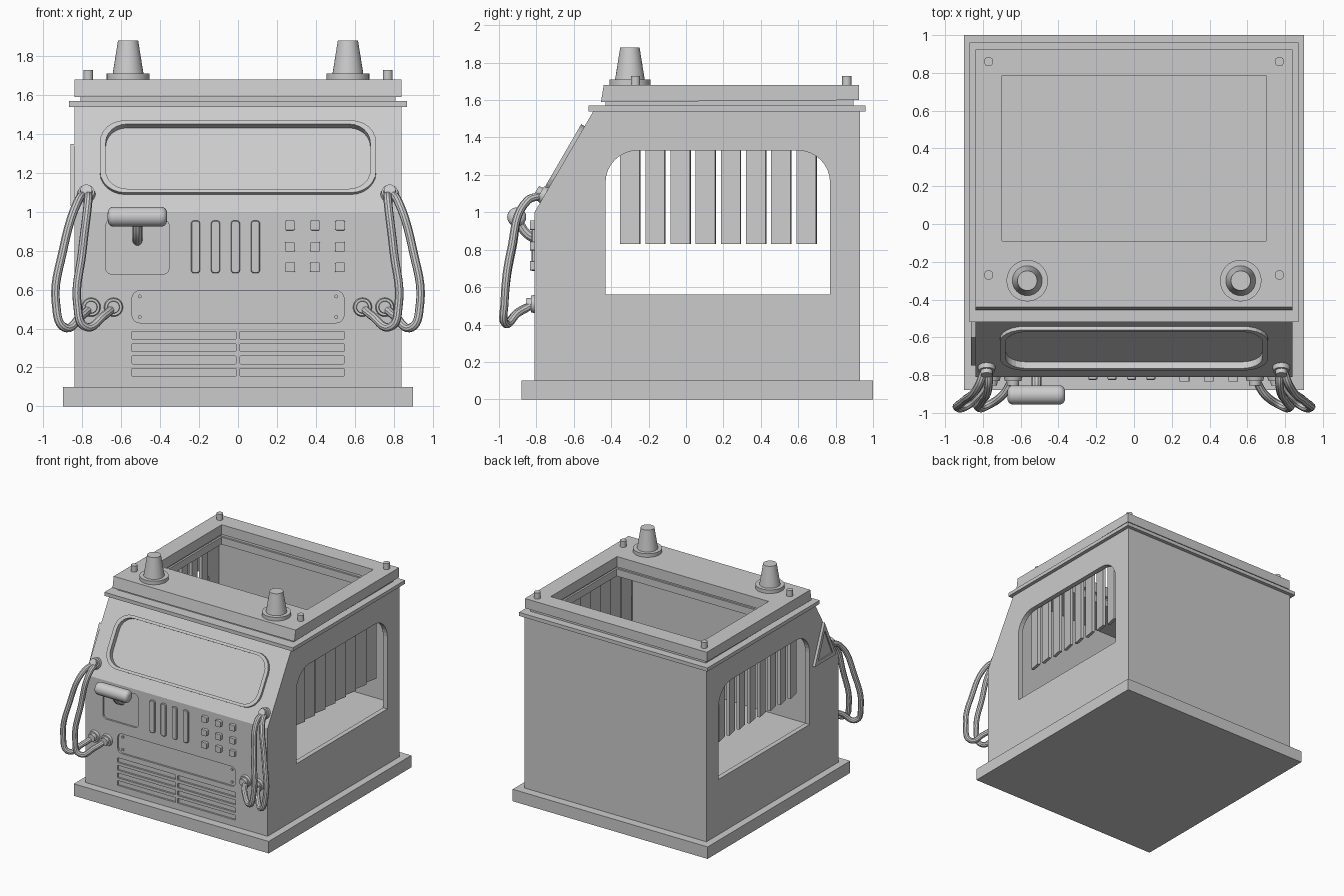
import bpy, math
from mathutils import Matrix, Vector

cube = bpy.data.objects.get("Cube")
if cube:
    bpy.data.objects.remove(cube, do_unlink=True)

grey = bpy.data.materials.new("plain_grey")
grey.use_nodes = True
COLOUR = (0.6, 0.6, 0.6, 1)
grey.diffuse_color = COLOUR
grey.node_tree.nodes["Principled BSDF"].inputs["Base Color"].default_value = COLOUR

FRONT_Y = -0.81
SLOPE = math.atan2(0.57, 0.33)
SIDE = Matrix(((0, 0, 1, 0), (1, 0, 0, 0), (0, 1, 0, 0), (0, 0, 0, 1)))


def front(x, z, out=0.0):
    """Frame on the front wall, local z pointing outward."""
    return Matrix.Translation((x, FRONT_Y - out, z)) @ Matrix.Rotation(math.pi / 2, 4, 'X')


def slope(x, z, out=0.0):
    """Frame on the sloped panel, local z pointing outward."""
    y = FRONT_Y + (z - 1.0) / math.tan(SLOPE)
    return (Matrix.Translation((x, y, z)) @ Matrix.Rotation(SLOPE, 4, 'X')
            @ Matrix.Translation((0, 0, out)))


def rounded(w, h, radii, steps=6):
    """Rectangle outline with a radius for each corner, counter-clockwise from top right."""
    if not isinstance(radii, tuple):
        radii = (radii,) * 4
    pts = []
    for i, (sx, sy) in enumerate(((1, 1), (-1, 1), (-1, -1), (1, -1))):
        r = radii[i]
        cx, cy = sx * (w / 2 - r), sy * (h / 2 - r)
        for k in range(steps + 1 if r else 1):
            a = math.pi / 2 * (i + k / steps)
            pts.append((cx + r * math.cos(a), cy + r * math.sin(a)))
    return pts


def prism(name, outline, depth, matrix):
    n = len(outline)
    verts = [(x, y, z) for z in (0, depth) for x, y in outline]
    faces = [list(range(n))[::-1], list(range(n, 2 * n))]
    faces += [(i, (i + 1) % n, (i + 1) % n + n, i + n) for i in range(n)]
    mesh = bpy.data.meshes.new(name)
    mesh.from_pydata([matrix @ Vector(v) for v in verts], [], faces)
    mesh.materials.append(grey)
    ob = bpy.data.objects.new(name, mesh)
    bpy.context.collection.objects.link(ob)
    return ob


def box(name, x0, x1, y0, y1, z0, z1):
    return prism(name, [(x0, y0), (x1, y0), (x1, y1), (x0, y1)], z1 - z0,
                 Matrix.Translation((0, 0, z0)))


def activate(ob):
    bpy.ops.object.select_all(action='DESELECT')
    ob.select_set(True)
    bpy.context.view_layer.objects.active = ob


def apply_all(ob):
    activate(ob)
    for m in list(ob.modifiers):
        bpy.ops.object.modifier_apply(modifier=m.name)


def cut(target, cutter):
    mod = target.modifiers.new("cut", 'BOOLEAN')
    mod.operation, mod.solver, mod.object = 'DIFFERENCE', 'EXACT', cutter
    apply_all(target)
    bpy.data.objects.remove(cutter, do_unlink=True)


def bevel(ob, width, segments=2):
    mod = ob.modifiers.new("bevel", 'BEVEL')
    mod.width, mod.segments = width, segments
    apply_all(ob)


def smooth(ob):
    activate(ob)
    bpy.ops.object.shade_smooth_by_angle(angle=math.radians(35))


def cone(name, r1, r2, height, matrix, sides=24):
    bpy.ops.mesh.primitive_cone_add(vertices=sides, radius1=r1, radius2=r2, depth=height)
    ob = bpy.context.object
    ob.name = name
    ob.matrix_world = matrix @ Matrix.Translation((0, 0, height / 2))
    ob.data.materials.append(grey)
    smooth(ob)
    return ob


def tube(name, pts, radius):
    data = bpy.data.curves.new(name, 'CURVE')
    data.dimensions = '3D'
    data.bevel_depth, data.bevel_resolution = radius, 3
    data.use_fill_caps = True
    data.resolution_u = 10
    spline = data.splines.new('BEZIER')
    spline.bezier_points.add(len(pts) - 1)
    for bp, p in zip(spline.bezier_points, pts):
        bp.co = p
        bp.handle_left_type = bp.handle_right_type = 'AUTO'
    data.materials.append(grey)
    ob = bpy.data.objects.new(name, data)
    bpy.context.collection.objects.link(ob)
    activate(ob)
    bpy.ops.object.convert(target='MESH')
    smooth(bpy.context.object)


# Base slab and hollow cabin with side windows
box("base_slab", -0.9, 0.9, -0.88, 1.0, 0, 0.1)
profile = [(FRONT_Y, 0.09), (0.93, 0.09), (0.93, 1.55), (-0.49, 1.55), (FRONT_Y, 1.0)]
body = prism("cabin_body", profile, 1.68, Matrix.Translation((-0.84, 0, 0)) @ SIDE)
cut(body, box("cavity", -0.8, 0.8, -0.44, 0.89, 0.555, 1.51))
window = rounded(1.2, 0.77, (0.17, 0.17, 0, 0), 8)
cut(body, prism("window_cutter", window, 2.4, Matrix.Translation((-1.2, 0.17, 0.945)) @ SIDE))

# Roof layers, all open in the middle
flange = box("roof_flange", -0.87, 0.87, -0.52, 0.96, 1.54, 1.57)
neck = box("roof_neck", -0.81, 0.81, -0.43, 0.895, 1.565, 1.605)
cap = prism("roof_cap", [(-0.455, 1.59), (0.925, 1.6), (0.925, 1.68), (-0.44, 1.68)], 1.68,
            Matrix.Translation((-0.84, 0, 0)) @ SIDE)
for part, grow in ((body, 0.01), (flange, 0.01), (neck, 0.025), (cap, 0)):
    cut(part, box("hatch", -0.7 - grow, 0.7 + grow, -0.09 - grow, 0.785 + grow, 1.4, 1.8))

# Hanging window slats
for s in (-1, 1):
    for i in range(8):
        m = (Matrix.Translation((s * 0.77, -0.298 + i * 0.1347, 0.83))
             @ Matrix.Rotation(-s * 0.2, 4, 'Z'))
        prism("window_slat", rounded(0.025, 0.106, 0), 0.69, m)

# Roof lamps and corner bolts
for s in (-1, 1):
    cone("lamp_base", 0.11, 0.11, 0.03, Matrix.Translation((s * 0.565, -0.3, 1.68)), 32)
    cone("lamp_cone", 0.08, 0.052, 0.175, Matrix.Translation((s * 0.565, -0.3, 1.705)), 32)
    for y in (-0.27, 0.86):
        cone("roof_bolt", 0.025, 0.025, 0.055, Matrix.Translation((s * 0.77, y, 1.675)), 16)

# Sloped screen with raised rim
cut(body, prism("screen_cutter", rounded(1.36, 0.385, 0.11), 0.1, slope(0, 1.275, -0.02)))
rim = prism("screen_rim", rounded(1.42, 0.43, 0.13), 0.03, slope(0, 1.275, -0.01))
cut(rim, prism("rim_cutter", rounded(1.36, 0.385, 0.11), 0.1, slope(0, 1.275, -0.05)))

# Recesses in the front wall: handle pocket, name strip, vents
recesses = [(-0.517, 0.82, 0.325, 0.28, 0.03), (0, 0.512, 1.09, 0.165, 0.04)]
recesses += [(s * 0.278, 0.175 + 0.0637 * i, 0.535, 0.04, 0.004)
             for s in (-1, 1) for i in range(4)]
for x, z, w, h, r in recesses:
    cut(body, prism("recess", rounded(w, h, r, 4), 0.1, front(x, z, -0.015)))
for s in (-1, 1):
    for z in (0.46, 0.565):
        cone("strip_screw", 0.01, 0.01, 0.012, front(s * 0.505, z, -0.016), 8)

# Raised bars and keypad
for i in range(4):
    bar = prism("front_bar", rounded(0.047, 0.27, 0.015, 3), 0.025, front(-0.218 + 0.1025 * i, 0.82, -0.01))
    bevel(bar, 0.004, 1)
for x in (0.267, 0.396, 0.525):
    for z in (0.715, 0.82, 0.93):
        key = prism("keypad_button", rounded(0.052, 0.05, 0.008, 3), 0.035, front(x, z, -0.01))
        bevel(key, 0.007)

# Pull handle
tube("handle_stem", [(-0.517, -0.785, 0.85), (-0.517, -0.85, 0.885), (-0.517, -0.905, 0.965)], 0.026)
grip = cone("handle_grip", 0.051, 0.051, 0.305,
            Matrix.Translation((-0.67, -0.905, 0.975)) @ Matrix.Rotation(math.pi / 2, 4, 'Y'))
bevel(grip, 0.03, 4)
smooth(grip)

# Hoses with their sockets, on both sides
for s in (-1, 1):
    cone("upper_socket", 0.048, 0.042, 0.03, slope(s * 0.78, 1.09, -0.005))
    cone("upper_collar", 0.034, 0.03, 0.05, slope(s * 0.78, 1.09, 0))
    for x in (0.64, 0.755):
        cone("lower_socket", 0.05, 0.044, 0.025, front(s * x, 0.51, -0.005))
        cone("lower_collar", 0.034, 0.03, 0.045, front(s * x, 0.51, 0))
    outer = [(0.79, -0.77, 1.09), (0.82, -0.85, 1.06), (0.9, -0.935, 0.8), (0.935, -0.97, 0.52),
             (0.89, -0.965, 0.405), (0.81, -0.9, 0.46), (0.755, FRONT_Y, 0.51)]
    inner = [(0.77, -0.77, 1.09), (0.77, -0.85, 1.06), (0.8, -0.93, 0.8), (0.825, -0.97, 0.52),
             (0.785, -0.965, 0.41), (0.69, -0.9, 0.465), (0.64, FRONT_Y, 0.51)]
    for name, pts in (("outer_hose", outer), ("inner_hose", inner)):
        tube(name, [(s * x, y, z) for x, y, z in pts], 0.022)

# Triangular sign on one side wall
sign = prism("side_sign", [(-0.75, 1.03), (-0.47, 1.03), (-0.6, 1.35)], 0.025,
             Matrix.Translation((-0.862, 0, 0)) @ SIDE)
cut(sign, prism("sign_cutter", [(-0.705, 1.06), (-0.515, 1.06), (-0.603, 1.285)], 0.04,
                Matrix.Translation((-0.892, 0, 0)) @ SIDE))
